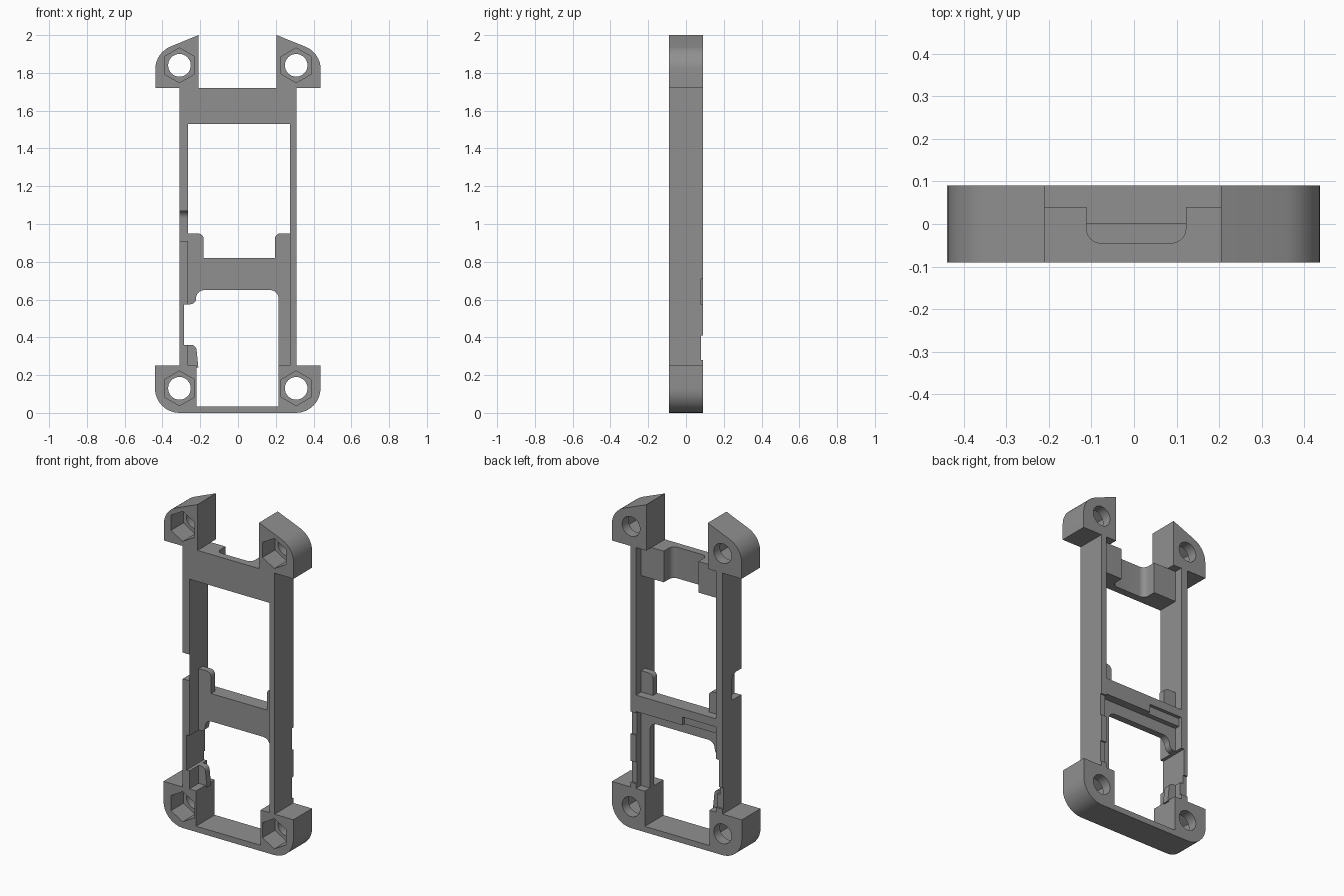
import bpy, bmesh, math
from mathutils import Vector

if "Cube" in bpy.data.objects:
    bpy.data.objects.remove(bpy.data.objects["Cube"])

grey = bpy.data.materials.new("grey plastic")
grey.diffuse_color = (0.28, 0.28, 0.28, 1)
grey.use_nodes = True
grey.node_tree.nodes["Principled BSDF"].inputs["Base Color"].default_value = grey.diffuse_color


def rounded(points, steps=8):
    """Turn (a, b, radius) corners into a polyline with arcs."""
    out = []
    for i, p in enumerate(points):
        c = Vector(p[:2])
        if len(p) < 3:
            out.append(c)
            continue
        u = (Vector(points[i - 1][:2]) - c).normalized()
        v = (Vector(points[(i + 1) % len(points)][:2]) - c).normalized()
        half = u.angle(v) / 2
        t = p[2] / math.tan(half)
        mid = c + (u + v).normalized() * (p[2] / math.sin(half))
        a, b = c + u * t - mid, c + v * t - mid
        sweep = math.pi - 2 * half
        for k in range(steps + 1):
            f = k / steps
            out.append(mid + (a * math.sin((1 - f) * sweep) + b * math.sin(f * sweep)) / math.sin(sweep))
    return out


def prism(name, points, lo, hi, axis="Y"):
    """Extrude a profile along y (x, z points), z (x, y points) or x (y, z points)."""
    place = {"Y": lambda p, h: (p[0], h, p[1]),
             "Z": lambda p, h: (p[0], p[1], h),
             "X": lambda p, h: (h, p[0], p[1])}[axis]
    bm = bmesh.new()
    pts = rounded(points)
    bottom = [bm.verts.new(place(p, lo)) for p in pts]
    top = [bm.verts.new(place(p, hi)) for p in pts]
    bm.faces.new(bottom)
    bm.faces.new(top[::-1])
    for i in range(len(pts)):
        j = (i + 1) % len(pts)
        bm.faces.new((bottom[i], top[i], top[j], bottom[j]))
    bmesh.ops.recalc_face_normals(bm, faces=bm.faces)
    me = bpy.data.meshes.new(name)
    bm.to_mesh(me)
    bm.free()
    me.materials.append(grey)
    ob = bpy.data.objects.new(name, me)
    bpy.context.collection.objects.link(ob)
    return ob


def box(name, x0, x1, y0, y1, z0, z1):
    return prism(name, [(x0, z0), (x1, z0), (x1, z1), (x0, z1)], y0, y1)


def ngon(x, z, r, n):
    return [(x + r * math.sin(2 * math.pi * k / n), z + r * math.cos(2 * math.pi * k / n)) for k in range(n)]


def combine(body, other, op):
    mod = body.modifiers.new(op, "BOOLEAN")
    mod.operation, mod.object, mod.solver = op, other, "EXACT"
    bpy.context.view_layer.objects.active = body
    bpy.ops.object.modifier_apply(modifier=mod.name)
    bpy.data.objects.remove(other)


B, F = 0.09, -0.09   # back and front planes

# Foot: rounded lower corners joined by a thin bar
frame = prism("bracket_frame", [(-.44, .25), (-.44, 0, .13), (.437, 0, .13), (.437, .25),
                                (.215, .25), (.215, .035), (-.22, .035), (-.22, .25)], F, B)

parts = []
# Side rails
parts.append(box("left_rail", -.31, -.265, F, B, .24, 1.73))
parts.append(box("right_rail", .275, .31, F, B, .24, 1.73))
# Upper corner ears
for s, inner in ((-1, .21), (1, .205)):
    parts.append(prism("upper_ear", [(s * .438, 1.72), (s * inner, 1.72), (s * inner, 2.0),
                                     (s * .438, 1.906, .13)], F, B))
# Upper crossbar with a rounded channel in its back
parts.append(prism("upper_crossbar", [(-.28, F), (.29, F), (.29, .04), (.122, .04), (.122, -.045, .035),
                                      (-.112, -.045, .035), (-.112, .04), (-.28, .04)], 1.53, 1.72, "Z"))
# Middle plate with upright tabs and a long right ledge
parts.append(prism("middle_plate", [(-.28, .575), (-.222, .575, .03), (-.222, .65, .044), (.215, .65, .045),
                                    (.215, .24), (.285, .24), (.285, .95), (.195, .95, .03), (.195, .82),
                                    (-.182, .82), (-.182, .95, .03), (-.28, .95)], 0, .04))
# Middle crossbar back lip
parts.append(box("middle_lip", -.28, .285, .03, B, .72, .82))
# Lower left lug
parts.append(prism("lower_lug", [(-.28, .24), (-.21, .24), (-.222, .36, .03), (-.28, .36)], 0, .04))
for p in parts:
    combine(frame, p, "UNION")

cuts = []
# Screw holes with hexagonal nut pockets in the front
for x in (-.31, .308):
    for z in (.13, 1.84):
        cuts.append(prism("screw_hole", ngon(x, z, .06, 32), -.2, .2))
        cuts.append(prism("nut_pocket", ngon(x, z, .092, 6), -.2, .03))
# Cable notch in the front of the left rail
cuts.append(prism("cable_notch", [(-.2, .91), (0, .91), (0, 1.07, .04), (-.2, 1.07)], -.4, -.266, "X"))
# Thinned part of the left rail
cuts.append(box("rail_relief", -.285, -.2, -.2, .2, .36, .575))
# Shallow recesses in the backs of the rails
cuts.append(box("rail_recess", -.4, .4, .08, .2, .28, .41))
cuts.append(box("right_rail_recess", .27, .4, .08, .2, .575, .71))
# Recess in the middle lip
cuts.append(box("lip_recess", -.265, -.04, .07, .2, .70, .77))
for c in cuts:
    combine(frame, c, "DIFFERENCE")

# Smooth the arcs, keep the edges sharp
bpy.ops.object.select_all(action="DESELECT")
frame.select_set(True)
bpy.context.view_layer.objects.active = frame
bpy.ops.object.shade_smooth_by_angle(angle=math.radians(30))
